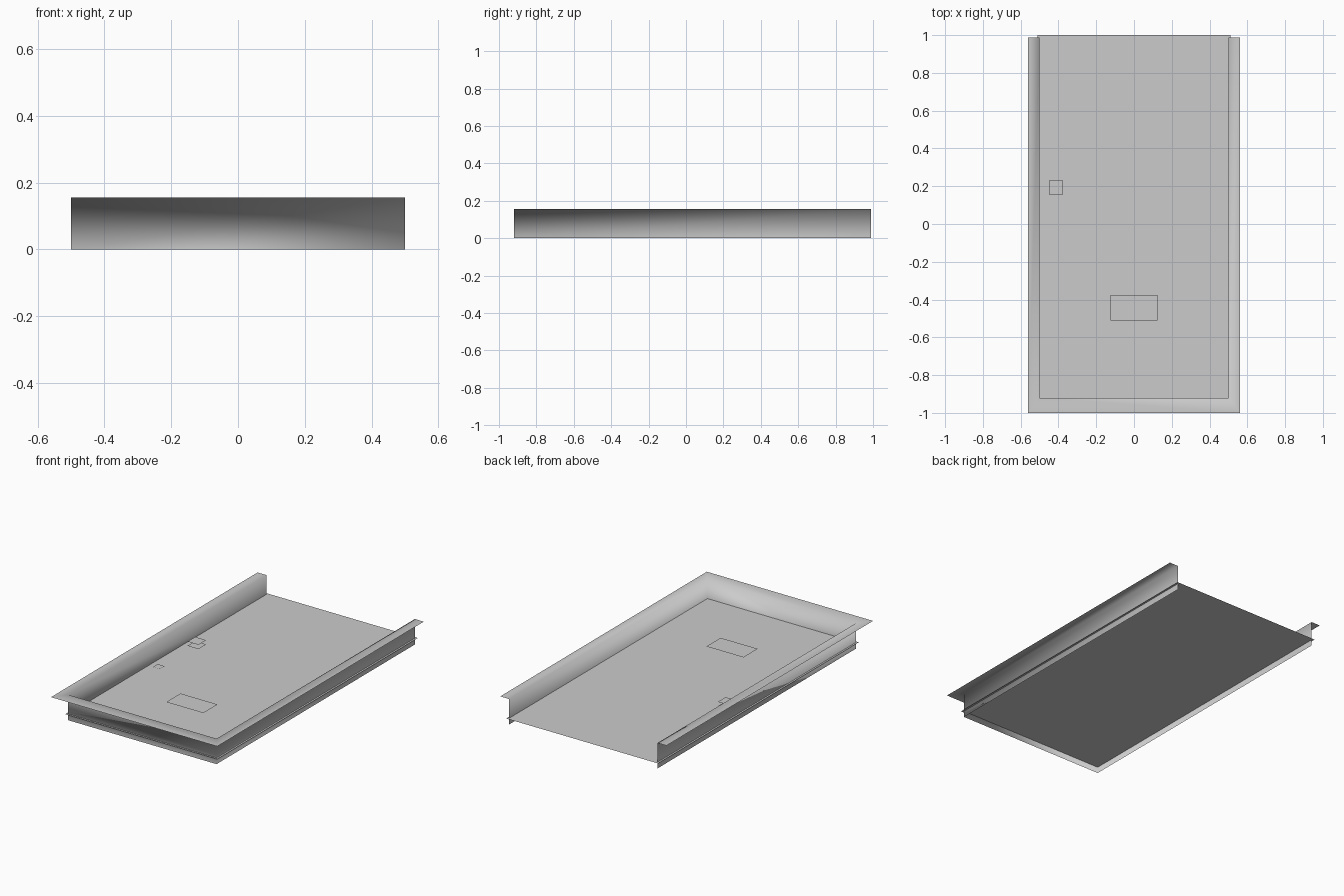
import bpy, bmesh

if "Cube" in bpy.data.objects:
    bpy.data.objects.remove(bpy.data.objects["Cube"])


def make_object(name, bm, smooth=False):
    mesh = bpy.data.meshes.new(name)
    bm.to_mesh(mesh)
    bm.free()
    obj = bpy.data.objects.new(name, mesh)
    bpy.context.collection.objects.link(obj)
    for p in mesh.polygons:
        p.use_smooth = smooth
    return obj


def plate(name, x0, x1, y0, y1, z):
    """Thin flat rectangle facing up."""
    bm = bmesh.new()
    bm.faces.new([bm.verts.new((x, y, z)) for x, y in
                  ((x0, y0), (x1, y0), (x1, y1), (x0, y1))])
    return make_object(name, bm)


def square(name, x, y, z, size):
    h = size / 2
    return plate(name, x - h, x + h, y - h, y + h, z)


# U-shaped frame: upright wall with an outward flange, open at the back
back = 0.988
profile = [(0.50, -0.92, 0.0), (0.50, -0.92, 0.155), (0.56, -1.0, 0.155)]
bm = bmesh.new()
rings = [[bm.verts.new(c) for c in
          ((-x, back, z), (-x, y, z), (x, y, z), (x, back, z))]
         for x, y, z in profile]
for low, high in zip(rings, rings[1:]):
    for i in range(3):
        bm.faces.new((low[i], low[i + 1], high[i + 1], high[i]))
make_object("door_frame", bm, smooth=True)

# Door panel, poking slightly through the frame walls
plate("door_panel", -0.512, 0.512, -0.932, 1.0, 0.038)

# Letter slot cover
plate("letter_slot", -0.125, 0.125, -0.512, -0.375, 0.055)

# Handle: base plate and raised knob face
square("handle_base", -0.412, 0.192, 0.056, 0.074)
square("handle_knob", -0.412, 0.192, 0.082, 0.074)

# Small lock plate
square("lock_plate", -0.44, -0.135, 0.043, 0.046)
